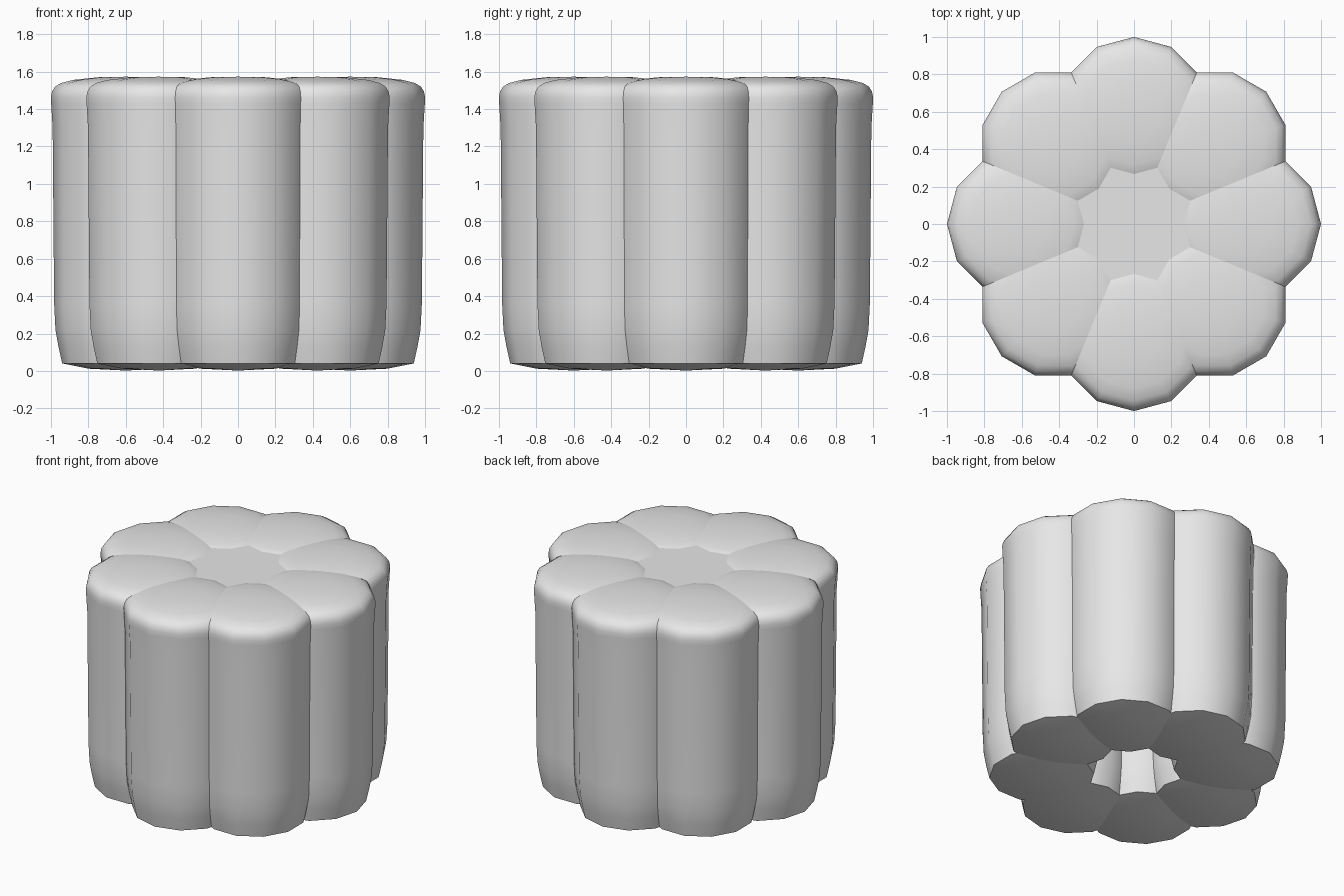
import bpy
import bmesh
from math import cos, sin, tau, radians
from mathutils import Vector

cube = bpy.data.objects.get("Cube")
if cube:
    bpy.data.objects.remove(cube)

LOBES, SIDES = 8, 12
RING_RADIUS = 0.6

grey = bpy.data.materials.new("plain grey")
grey.use_nodes = True
grey.diffuse_color = (0.8, 0.8, 0.8, 1)
grey.node_tree.nodes["Principled BSDF"].inputs["Base Color"].default_value = (0.8, 0.8, 0.8, 1)


def finish_mesh(name, bm):
    bmesh.ops.recalc_face_normals(bm, faces=bm.faces)
    mesh = bpy.data.meshes.new(name)
    bm.to_mesh(mesh)
    bm.free()
    mesh.materials.append(grey)
    mesh.polygons.foreach_set("use_smooth", [True] * len(mesh.polygons))
    mesh.set_sharp_from_angle(angle=radians(45))
    return mesh


def add_object(name, mesh, location, turn=0):
    obj = bpy.data.objects.new(name, mesh)
    obj.location = location
    obj.rotation_euler.z = turn
    bpy.context.collection.objects.link(obj)


# Lobe: a twelve-sided column with a rounded top and a tapered foot (radius, height)
profile = [(0, 0.002), (0.2, 0.012), (0.34, 0.04), (0.36, 0.13), (0.376, 0.22),
           (0.383, 0.36), (0.391, 1.3), (0.399, 1.43), (0.4, 1.465), (0.394, 1.494),
           (0.378, 1.52), (0.345, 1.54), (0.28, 1.556), (0.15, 1.57), (0, 1.573)]
bm = bmesh.new()
verts = [bm.verts.new((r, 0, z)) for r, z in profile]
edges = [bm.edges.new(pair) for pair in zip(verts, verts[1:])]
bmesh.ops.spin(bm, geom=verts + edges, cent=(0, 0, 0), axis=(0, 0, 1),
               angle=tau, steps=SIDES)
bmesh.ops.remove_doubles(bm, verts=bm.verts, dist=0.0005)
lobe_mesh = finish_mesh("lobe", bm)

# Ring of overlapping lobes, each facing outwards
for i in range(LOBES):
    turn = tau * i / LOBES
    spot = Vector((cos(turn), sin(turn), 0)) * RING_RADIUS
    add_object(f"lobe_{i + 1}", lobe_mesh, spot, turn)

# Thin plate closing the hollow centre at the top
bm = bmesh.new()
bmesh.ops.create_cone(bm, cap_ends=True, segments=16, radius1=0.42, radius2=0.42, depth=0.02)
add_object("centre_plate", finish_mesh("centre_plate", bm), (0, 0, 1.533))
